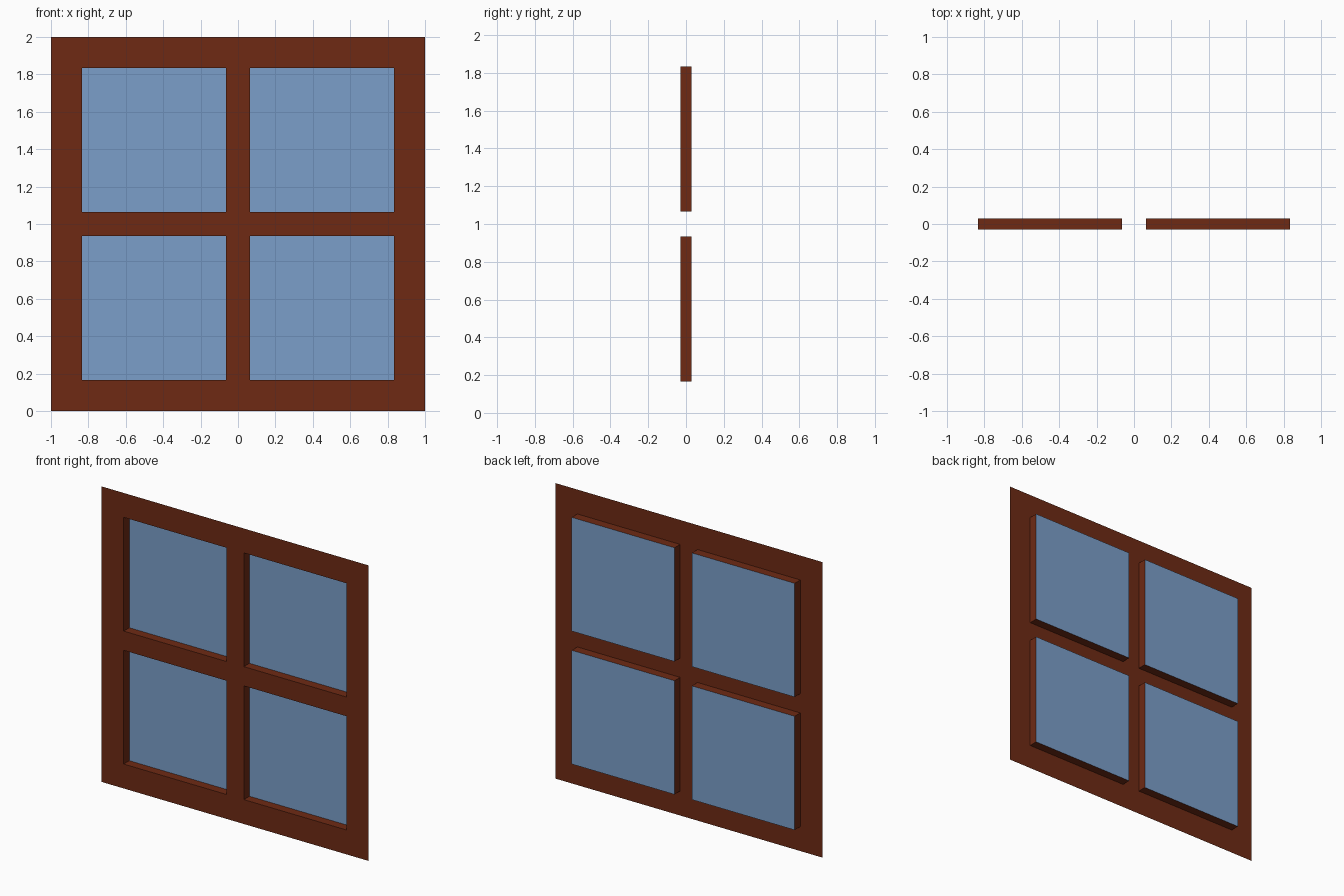
import bpy, bmesh

if "Cube" in bpy.data.objects:
    bpy.data.objects.remove(bpy.data.objects["Cube"])

FRONT, BACK = -0.03, 0.03
XS = [-1, -0.835, -0.065, 0.065, 0.835, 1]   # frame and pane divisions
ZS = [x + 1 for x in XS]


def material(name, color):
    m = bpy.data.materials.new(name)
    m.diffuse_color = (*color, 1)
    m.use_nodes = True
    m.node_tree.nodes["Principled BSDF"].inputs["Base Color"].default_value = m.diffuse_color
    return m


def make_object(name, bm, mat):
    bmesh.ops.remove_doubles(bm, verts=bm.verts[:], dist=1e-5)
    mesh = bpy.data.meshes.new(name)
    bm.to_mesh(mesh)
    bm.free()
    mesh.materials.append(mat)
    obj = bpy.data.objects.new(name, mesh)
    bpy.context.collection.objects.link(obj)


def add_face(bm, points):
    return bm.faces.new([bm.verts.new(p) for p in points])


def corners(i, j, y):
    x0, x1, z0, z1 = XS[i], XS[i + 1], ZS[j], ZS[j + 1]
    return [(x0, y, z0), (x1, y, z0), (x1, y, z1), (x0, y, z1)]


wood = material("wood", (0.156, 0.023, 0.007))
glass = material("glass", (0.198, 0.347, 0.591))

# Thin front frame with reveals running back from each opening
frame = bmesh.new()
for i in range(5):
    for j in range(5):
        front = corners(i, j, FRONT)
        if i % 2 and j % 2:
            back = corners(i, j, BACK)
            for k in range(4):
                n = (k + 1) % 4
                add_face(frame, [front[k], front[n], back[n], back[k]])
        else:
            add_face(frame, front)
make_object("window_frame", frame, wood)

# Four glass panes closing the back of the reveals
for row, j in (("lower", 1), ("upper", 3)):
    for side, i in (("left", 1), ("right", 3)):
        pane = bmesh.new()
        add_face(pane, corners(i, j, BACK))
        make_object(f"{row}_{side}_pane", pane, glass)
